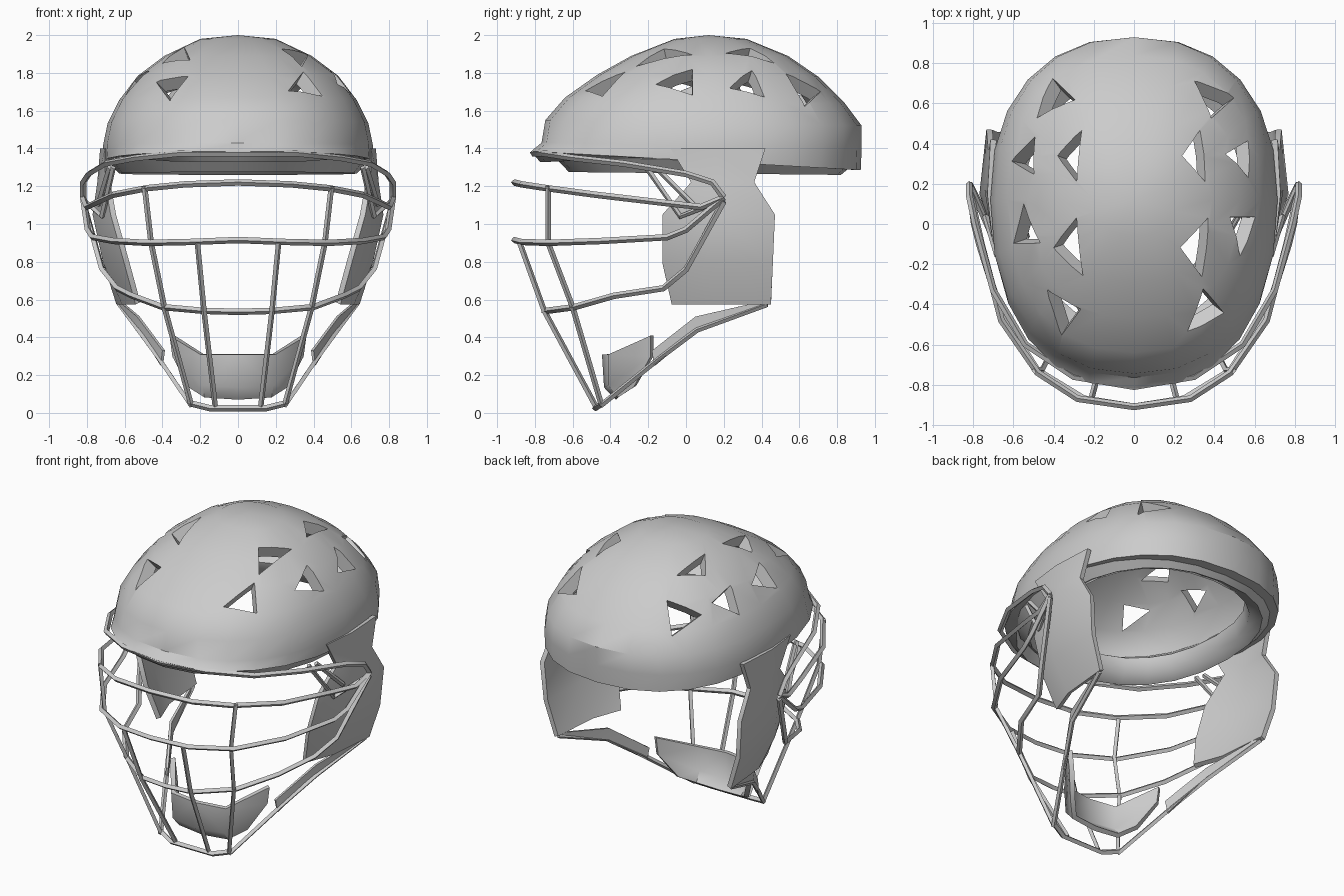
import bpy, bmesh
from math import sin, cos, pi, radians, sqrt
from mathutils import Vector, Matrix

if "Cube" in bpy.data.objects:
    bpy.data.objects.remove(bpy.data.objects["Cube"])


def finish(ob, angle=40):
    bpy.ops.object.select_all(action='DESELECT')
    bpy.context.view_layer.objects.active = ob
    ob.select_set(True)
    bpy.ops.object.convert(target='MESH')
    bpy.ops.object.shade_smooth_by_angle(angle=radians(angle))
    return ob


def mesh_object(name, verts, faces):
    me = bpy.data.meshes.new(name)
    me.from_pydata(verts, [], faces)
    bm = bmesh.new()
    bm.from_mesh(me)
    bmesh.ops.recalc_face_normals(bm, faces=bm.faces)
    bm.to_mesh(me)
    bm.free()
    ob = bpy.data.objects.new(name, me)
    bpy.context.collection.objects.link(ob)
    return ob


def tube(name, pts, r=0.017):
    cu = bpy.data.curves.new(name, 'CURVE')
    cu.dimensions = '3D'
    cu.bevel_depth = r
    cu.bevel_resolution = 0
    cu.use_fill_caps = True
    sp = cu.splines.new('POLY')
    sp.points.add(len(pts) - 1)
    for p, c in zip(sp.points, pts):
        p.co = (*c, 1)
    ob = bpy.data.objects.new(name, cu)
    bpy.context.collection.objects.link(ob)
    return finish(ob)


def flip(pts):
    return [(-x, y, z) for x, y, z in pts]


def rounded(t):
    # slightly squared circle
    f = lambda v: (1 if v > 0 else -1) * abs(v) ** 0.87
    return f(cos(t)), f(sin(t))


def ring(hw, yf, yb, zf, zb, n=24, mid=0.12):
    out = []
    for i in range(n):
        c, s = rounded(2 * pi * i / n)
        y = mid + s * ((yb - mid) if s > 0 else (mid - yf))
        out.append((hw * c, y, zf + (zb - zf) * (y - yf) / (yb - yf)))
    return out


def loft(name, rings, cap=None, closed=False):
    n = len(rings[0])
    verts = [v for r in rings for v in r]
    m = len(rings)
    faces = []
    for j in range(m if closed else m - 1):
        k = (j + 1) % m
        for i in range(n):
            a = (i + 1) % n
            faces.append((j * n + i, j * n + a, k * n + a, k * n + i))
    if cap:
        verts.append(cap)
        faces += [((m - 1) * n + i, (m - 1) * n + (i + 1) % n, m * n) for i in range(n)]
    return mesh_object(name, verts, faces)


# Domed shell with a short front brim
shell = loft('helmet_shell', [
    ring(0.71, -0.82, 0.925, 1.385, 1.285),
    ring(0.715, -0.765, 0.93, 1.43, 1.40),
    ring(0.69, -0.745, 0.93, 1.55, 1.52),
    ring(0.63, -0.64, 0.84, 1.67, 1.64),
    ring(0.53, -0.47, 0.70, 1.79, 1.78),
    ring(0.39, -0.29, 0.54, 1.89, 1.89),
    ring(0.20, -0.06, 0.32, 1.98, 1.98)], cap=(0, 0.12, 2.0))
sol = shell.modifiers.new('thickness', 'SOLIDIFY')
sol.thickness = 0.075
sol.offset = -1

# Tapered triangular vents cut on both sides: x, y, radius, spin, stretch
vents = [(0.39, 0.62, 0.10, 30, 1.0), (0.31, 0.34, 0.06, 90, 2.0),
         (0.53, 0.33, 0.085, 200, 1.0), (0.54, -0.03, 0.085, 60, 1.2),
         (0.32, -0.12, 0.075, 90, 1.9), (0.35, -0.43, 0.08, 270, 1.4)]
bm = bmesh.new()
for x, y, r, spin, stretch in vents:
    z = 1.3 + 0.7 * sqrt(1 - (x / 0.72) ** 2 - ((y - 0.1) / 0.85) ** 2)
    for s in (1, -1):
        d = Vector((s * x / 0.52, (y - 0.1) / 0.72, (z - 1.3) / 0.49)).normalized()
        side = Vector((0, 1, 0)).cross(d).normalized()
        fwd = d.cross(side)
        rot = Matrix((side, fwd, d)).transposed().to_4x4()
        mat = (Matrix.Translation(Vector((s * x, y, z)) - d * 0.04) @ rot
               @ Matrix.Diagonal((1, stretch, 1, 1))
               @ Matrix.Rotation(radians(spin if s > 0 else 180 - spin), 4, 'Z'))
        bmesh.ops.create_cone(bm, cap_ends=True, segments=3, radius1=r * 0.6,
                              radius2=r * 1.7, depth=0.32, matrix=mat)
me = bpy.data.meshes.new('vent_cutter')
bm.to_mesh(me)
bm.free()
cutter = bpy.data.objects.new('vent_cutter', me)
bpy.context.collection.objects.link(cutter)
cutter.hide_render = True
cut = shell.modifiers.new('vents', 'BOOLEAN')
cut.object = cutter
cut.operation = 'DIFFERENCE'
cut.solver = 'EXACT'
cut.use_self = True
finish(shell, 35)
bpy.data.objects.remove(cutter)

# Padded ring around the head opening
finish(loft('liner_ring', [
    ring(0.69, -0.70, 0.88, 1.36, 1.31), ring(0.63, -0.62, 0.82, 1.275, 1.26),
    ring(0.56, -0.53, 0.74, 1.31, 1.30), ring(0.54, -0.51, 0.71, 1.40, 1.40),
    ring(0.62, -0.63, 0.82, 1.47, 1.47)], closed=True), 60)

# Ear flaps with neck: each row is z, three y values, three x values
rows = [(1.40, (-0.08, 0.15, 0.42), (0.69, 0.715, 0.70)),
        (1.22, (0.03, 0.18, 0.36), (0.69, 0.73, 0.71)),
        (1.05, (-0.12, 0.15, 0.47), (0.66, 0.755, 0.72)),
        (0.80, (-0.12, 0.10, 0.46), (0.59, 0.70, 0.70)),
        (0.58, (-0.07, 0.12, 0.45), (0.53, 0.60, 0.63))]
verts = [(x, y, z) for z, ys, xs in rows for y, x in zip(ys, xs)]
faces = [(j * 3 + i, j * 3 + i + 1, j * 3 + i + 4, j * 3 + i + 3)
         for j in range(4) for i in range(2)]
flap = mesh_object('ear_flaps', verts, faces)
m = flap.modifiers.new('thickness', 'SOLIDIFY')
m.thickness = 0.03
m.offset = 0
flap.modifiers.new('mirror', 'MIRROR')
finish(flap)

# Chin cup
cup_cols = [((0, -0.43, 0.31), (0, -0.42, 0.14), (0, -0.36, 0.08)),
            ((0.19, -0.40, 0.31), (0.18, -0.40, 0.15), (0.17, -0.35, 0.09)),
            ((0.35, -0.18, 0.41), (0.335, -0.18, 0.30), (0.25, -0.27, 0.14))]
cup = mesh_object('chin_cup', [p for c in cup_cols for p in c],
                  [(c * 3 + r, c * 3 + r + 1, c * 3 + r + 4, c * 3 + r + 3)
                   for c in range(2) for r in range(2)])
m = cup.modifiers.new('mirror', 'MIRROR')
m = cup.modifiers.new('thickness', 'SOLIDIFY')
m.thickness = 0.03
m.offset = 0
finish(cup, 50)

# Cage crossbars, listed from the centre to the side hub
crossbars = {
    'brim_bar': [(0, -0.81, 1.375), (0.3, -0.76, 1.375), (0.54, -0.60, 1.35),
                 (0.70, -0.33, 1.32), (0.79, 0.0, 1.265), (0.82, 0.14, 1.22), (0.82, 0.2, 1.14)],
    'upper_bar': [(0, -0.91, 1.22), (0.28, -0.87, 1.21), (0.48, -0.74, 1.19),
                  (0.66, -0.48, 1.155), (0.76, -0.1, 1.11), (0.80, 0.08, 1.09), (0.82, 0.2, 1.14)],
    'middle_bar': [(0, -0.91, 0.915), (0.25, -0.87, 0.905), (0.48, -0.73, 0.90),
                   (0.66, -0.45, 0.91), (0.77, -0.1, 0.93), (0.795, 0.0, 0.97), (0.82, 0.2, 1.14)],
    'lower_bar': [(0, -0.75, 0.535), (0.18, -0.74, 0.54), (0.40, -0.59, 0.56),
                  (0.56, -0.38, 0.62), (0.64, -0.12, 0.66), (0.72, 0.0, 0.76), (0.82, 0.2, 1.12)],
    'chin_bar': [(0, -0.48, 0.025), (0.15, -0.48, 0.025), (0.25, -0.44, 0.05)]}
for name, half in crossbars.items():
    tube(name, flip(half[:0:-1]) + half)

# Cage uprights and the bars that tie it to the shell
uprights = {
    'outer_post': [(0.495, -0.73, 1.20), (0.46, -0.73, 0.90), (0.39, -0.60, 0.56), (0.25, -0.45, 0.05)],
    'inner_post': [(0.215, -0.88, 0.90), (0.18, -0.75, 0.54), (0.12, -0.475, 0.03)],
    'hub_brace': [(0.66, -0.21, 1.30), (0.72, -0.03, 1.04), (0.82, 0.2, 1.13)],
    'hub_link': [(0.68, -0.16, 1.30), (0.74, 0.04, 1.10)],
    'jaw_bar': [(0.25, -0.45, 0.04), (0.42, -0.14, 0.29), (0.53, 0.06, 0.44), (0.63, 0.43, 0.575)]}
for name, pts in uprights.items():
    tube(name + '_right', pts, 0.015)
    tube(name + '_left', flip(pts), 0.015)

# Flat jaw strap from the cup area back to the flap
strap = mesh_object('jaw_straps',
                    [(0.40, -0.18, 0.33), (0.41, -0.17, 0.25), (0.535, 0.05, 0.51),
                     (0.53, 0.06, 0.44), (0.63, 0.40, 0.59), (0.63, 0.40, 0.56)],
                    [(0, 1, 3, 2), (2, 3, 5, 4)])
strap.modifiers.new('thickness', 'SOLIDIFY').thickness = 0.015
strap.modifiers.new('mirror', 'MIRROR')
finish(strap)
